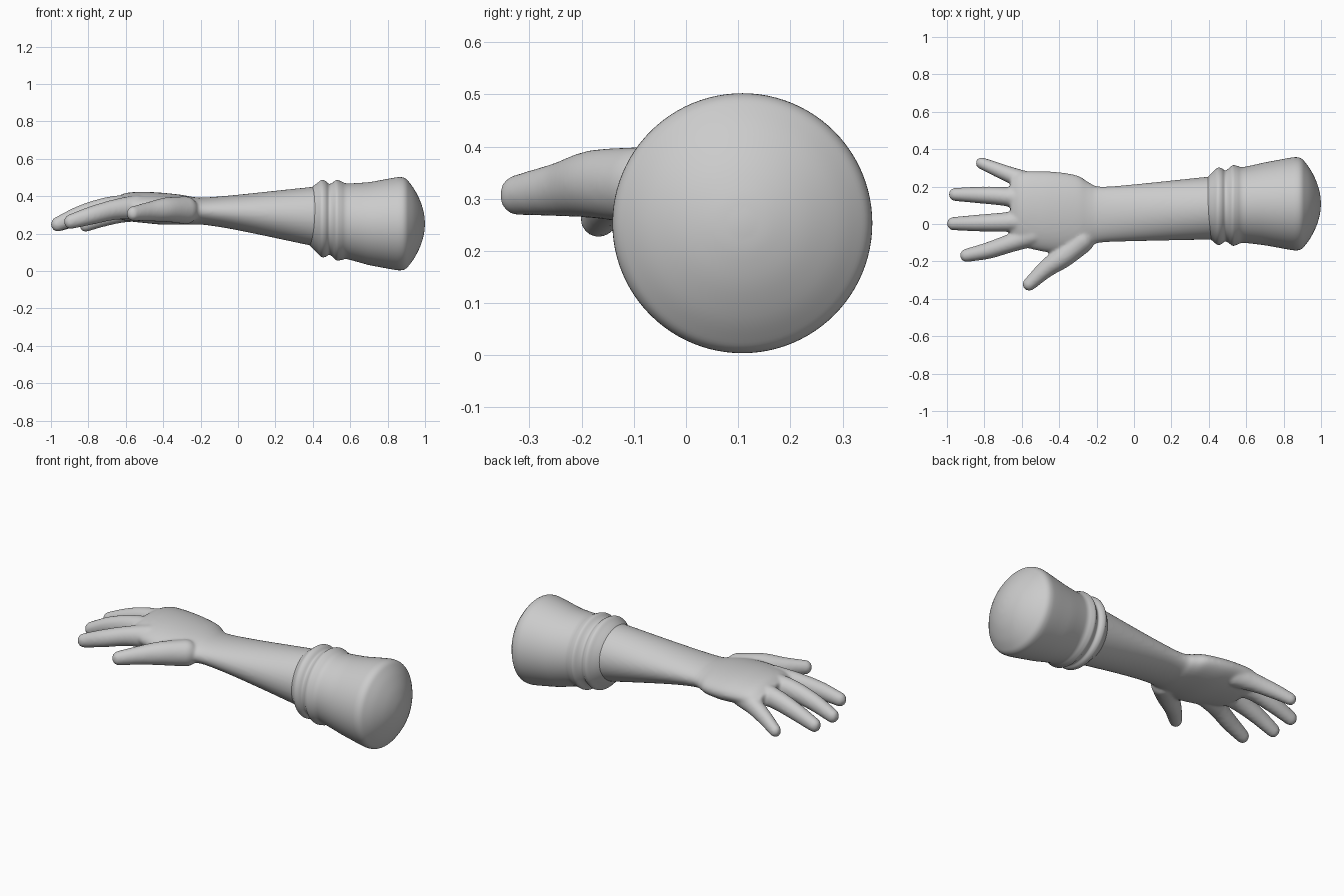
import bpy, bmesh, math
from mathutils import Matrix, Vector

old = bpy.data.objects.get("Cube")
if old:
    bpy.data.objects.remove(old, do_unlink=True)

grey = bpy.data.materials.new("plain grey")
grey.use_nodes = True
colour = (0.6, 0.6, 0.6, 1)
grey.diffuse_color = colour
grey.node_tree.nodes["Principled BSDF"].inputs["Base Color"].default_value = colour


def finish(bm, name):
    mesh = bpy.data.meshes.new(name)
    bmesh.ops.recalc_face_normals(bm, faces=bm.faces)
    for f in bm.faces:
        f.smooth = True
    bm.to_mesh(mesh)
    bm.free()
    mesh.materials.append(grey)
    ob = bpy.data.objects.new(name, mesh)
    bpy.context.collection.objects.link(ob)
    return ob


def spline(points, steps):
    """Smooth rows of numbers through the given rows (Catmull-Rom)."""
    rows = [Vector(p) for p in points]
    rows = [rows[0] * 2 - rows[1]] + rows + [rows[-1] * 2 - rows[-2]]
    out = []
    for a, b, c, d in zip(rows, rows[1:], rows[2:], rows[3:]):
        for i in range(steps):
            t = i / steps
            out.append(0.5 * (2 * b + (c - a) * t + (2 * a - 5 * b + 4 * c - d) * t * t
                              + (3 * b - a - 3 * c + d) * t ** 3))
    return out + [rows[-2]]


def loft(bm, sections, sides=64):
    """Elliptical rings along x; each section is x, centre y, centre z, half width, half height."""
    rings = []
    for x, cy, cz, ry, rz in sections:
        angles = [2 * math.pi * i / sides for i in range(sides)]
        rings.append([bm.verts.new((x, cy + ry * math.cos(a), cz + rz * math.sin(a))) for a in angles])
    for r, s in zip(rings, rings[1:]):
        for i in range(sides):
            j = (i + 1) % sides
            bm.faces.new((r[i], r[j], s[j], s[i]))
    bm.faces.new(rings[0])
    bm.faces.new(rings[-1])


def finger(bm, points):
    """Overlapping balls along a curve; each point is x, y, z, radius."""
    for x, y, z, r in spline(points, 12):
        place = Matrix.Translation((x, y, z)) @ Matrix.Diagonal((r, r, r * 1.1, 1))
        bmesh.ops.create_uvsphere(bm, u_segments=20, v_segments=12, radius=1, matrix=place)


# Forearm, wrist and palm
bm = bmesh.new()
loft(bm, spline([
    (0.50, 0.09, 0.285, 0.17, 0.17),
    (0.40, 0.085, 0.292, 0.168, 0.158),
    (0.00, 0.06, 0.313, 0.152, 0.095),
    (-0.18, 0.05, 0.32, 0.150, 0.073),
    (-0.24, 0.05, 0.322, 0.172, 0.074),
    (-0.30, 0.055, 0.328, 0.203, 0.079),
    (-0.40, 0.06, 0.333, 0.217, 0.085),
    (-0.50, 0.068, 0.34, 0.213, 0.083),
    (-0.60, 0.08, 0.343, 0.198, 0.074),
    (-0.66, 0.085, 0.338, 0.165, 0.05)], 6))

# Fingers and thumb
fingers = {
    "index": [(-0.54, -0.06, 0.342, 0.06), (-0.66, -0.102, 0.328, 0.05),
              (-0.78, -0.142, 0.298, 0.045), (-0.895, -0.168, 0.264, 0.036)],
    "middle": [(-0.54, 0.02, 0.35, 0.06), (-0.70, 0.01, 0.338, 0.052),
               (-0.84, 0.005, 0.302, 0.045), (-0.965, 0.002, 0.25, 0.036)],
    "ring": [(-0.54, 0.13, 0.345, 0.06), (-0.70, 0.148, 0.332, 0.051),
             (-0.83, 0.155, 0.297, 0.045), (-0.955, 0.158, 0.252, 0.036)],
    "little": [(-0.52, 0.21, 0.333, 0.06), (-0.63, 0.25, 0.308, 0.047),
               (-0.73, 0.29, 0.277, 0.039), (-0.815, 0.325, 0.244, 0.032)],
    "thumb": [(-0.28, -0.09, 0.325, 0.068), (-0.38, -0.175, 0.328, 0.06),
              (-0.47, -0.24, 0.318, 0.048), (-0.56, -0.322, 0.307, 0.036)],
}
for points in fingers.values():
    finger(bm, points)
hand = finish(bm, "hand_and_forearm")

# Blend the hand into one skin
remesh = hand.modifiers.new("blend", "REMESH")
remesh.mode = "VOXEL"
remesh.voxel_size = 0.008
remesh.use_smooth_shade = True
smooth = hand.modifiers.new("soften", "SMOOTH")
smooth.factor = 0.5
smooth.iterations = 10

# Sleeve with two rolled bands and a domed end
profile = [(0.385, 0.150), (0.40, 0.166), (0.425, 0.188), (0.447, 0.206), (0.468, 0.203),
           (0.487, 0.190), (0.505, 0.198), (0.527, 0.215), (0.55, 0.211), (0.575, 0.203),
           (0.61, 0.206), (0.72, 0.225), (0.83, 0.245), (0.87, 0.249), (0.895, 0.242),
           (0.915, 0.222), (0.945, 0.18), (0.975, 0.12), (0.993, 0.06), (0.999, 0.012)]
bm = bmesh.new()
sleeve_rows = []
for x, r in spline(profile, 4):
    t = min(max((x - 0.4) / 0.3, 0), 1)
    sleeve_rows.append((x, 0.092 + 0.016 * t, 0.286 - 0.033 * t, r, r))
loft(bm, sleeve_rows, 96)
finish(bm, "sleeve")
